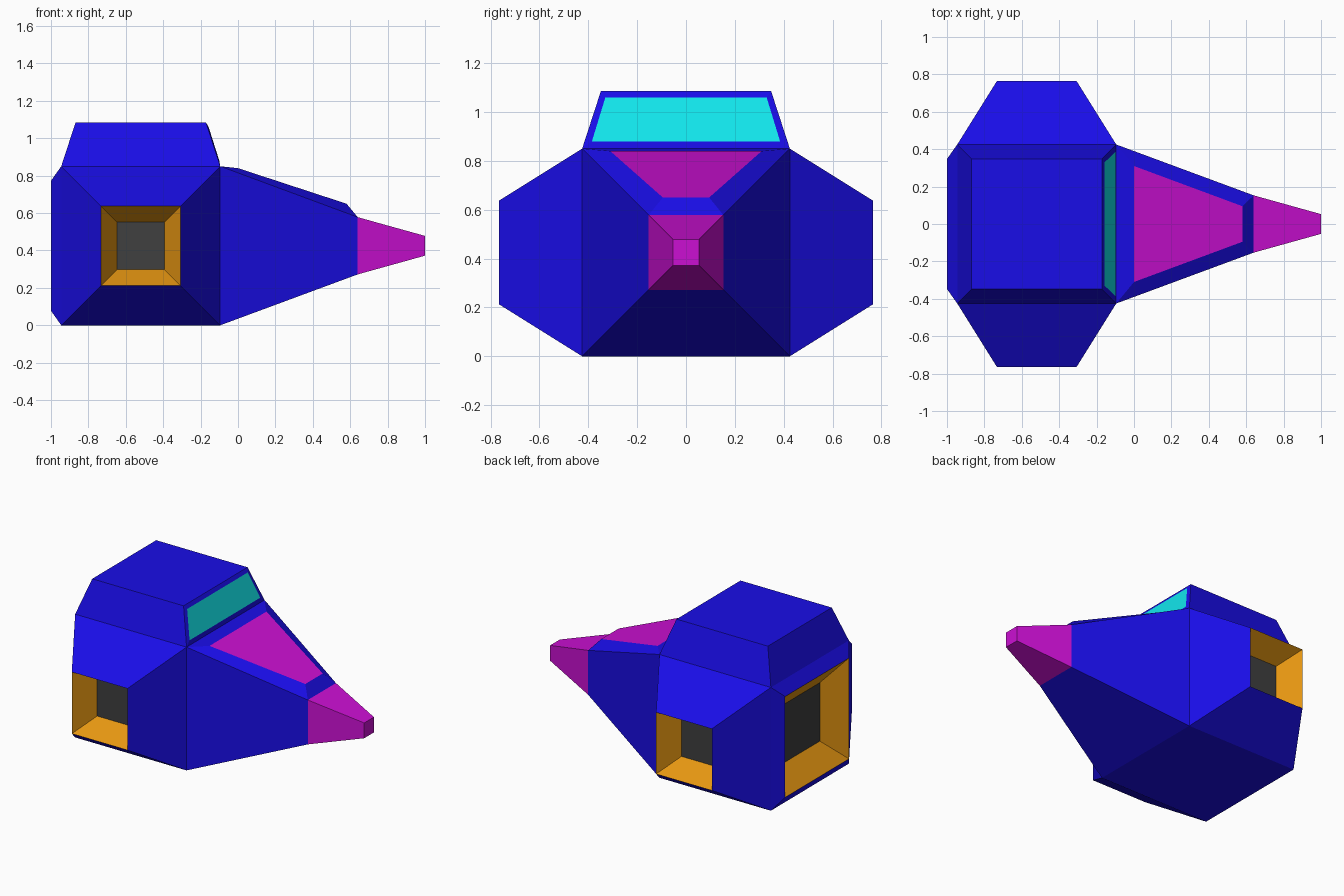
import bpy, bmesh
from math import copysign
from mathutils import Vector

if "Cube" in bpy.data.objects:
    bpy.data.objects.remove(bpy.data.objects["Cube"])

COLOURS = {
    "blue": (0.01, 0.004, 0.8), "magenta": (0.6, 0.005, 0.65),
    "cyan": (0.006, 0.8, 0.85), "orange": (0.8, 0.31, 0.006),
    "dark_grey": (0.05, 0.05, 0.05),
}
SLOT = {name: i for i, name in enumerate(COLOURS)}

mesh = bpy.data.meshes.new("spaceship_hull")
hull = bpy.data.objects.new("spaceship_hull", mesh)
bpy.context.collection.objects.link(hull)
for name, rgb in COLOURS.items():
    mat = bpy.data.materials.new(name)
    mat.diffuse_color = (*rgb, 1)
    mat.use_nodes = True
    mat.node_tree.nodes["Principled BSDF"].inputs["Base Color"].default_value = mat.diffuse_color
    mesh.materials.append(mat)

bm = bmesh.new()


def facing(axis, sign):
    """Outermost face of the hull along an axis."""
    return max(bm.faces, key=lambda f: sign * f.calc_center_median()[axis]
               + f.normal[axis] * sign * 0.5)


def reshape(face, target, cap="blue", side="blue"):
    """Extrude a face, moving each corner by the target function."""
    old = list(face.verts)
    new = [bm.verts.new(target(v.co)) for v in old]
    bm.faces.remove(face)
    walls = []
    for i in range(len(old)):
        j = (i + 1) % len(old)
        f = bm.faces.new((old[i], old[j], new[j], new[i]))
        f.material_index = SLOT[side]
        walls.append(f)
    top = bm.faces.new(new)
    top.material_index = SLOT[cap]
    bm.normal_update()
    return top, walls


def taper(face, distance, scale, cap="blue", side="blue"):
    """Extrude a face along its normal and scale it about its centre."""
    c, n = face.calc_center_median(), face.normal.copy()
    return reshape(face, lambda p: c + n * distance + (p - c) * scale, cap, side)


# Central cube
bmesh.ops.create_cube(bm, size=0.85)
bmesh.ops.translate(bm, verts=bm.verts, vec=(-0.52, 0, 0.425))
bm.normal_update()
right, left = facing(1, -1), facing(1, 1)
back, front, roof = facing(0, -1), facing(0, 1), facing(2, 1)

# Side engines with tapered recesses
for face in (right, left):
    pod, _ = taper(face, 0.34, 0.5)
    taper(pod, -0.155, 0.6, "dark_grey", "orange")

# Rear engine
rear, _ = taper(back, 0.055, 0.818)
taper(rear, -0.12, 0.58, "dark_grey", "orange")

# Cockpit and its raised window
_, walls = taper(roof, 0.235, 0.82)
window = max(walls, key=lambda f: f.normal.x)
reshape(window, lambda p: Vector((-0.1, copysign(0.385, p.y), 0.88)) if p.z < 0.95
        else Vector((-0.157, copysign(0.33, p.y), 1.06)), "cyan")

# Nose, raised hatch and tip
nose, walls = taper(front, 0.735, 0.36)
hatch = max(walls, key=lambda f: f.normal.z)
reshape(hatch, lambda p: Vector((0, copysign(0.31, p.y), 0.84)) if p.x < 0.2
        else Vector((0.58, copysign(0.095, p.y), 0.65)), "magenta")
taper(nose, 0.36, 0.345, "magenta", "magenta")

bm.to_mesh(mesh)
bm.free()
